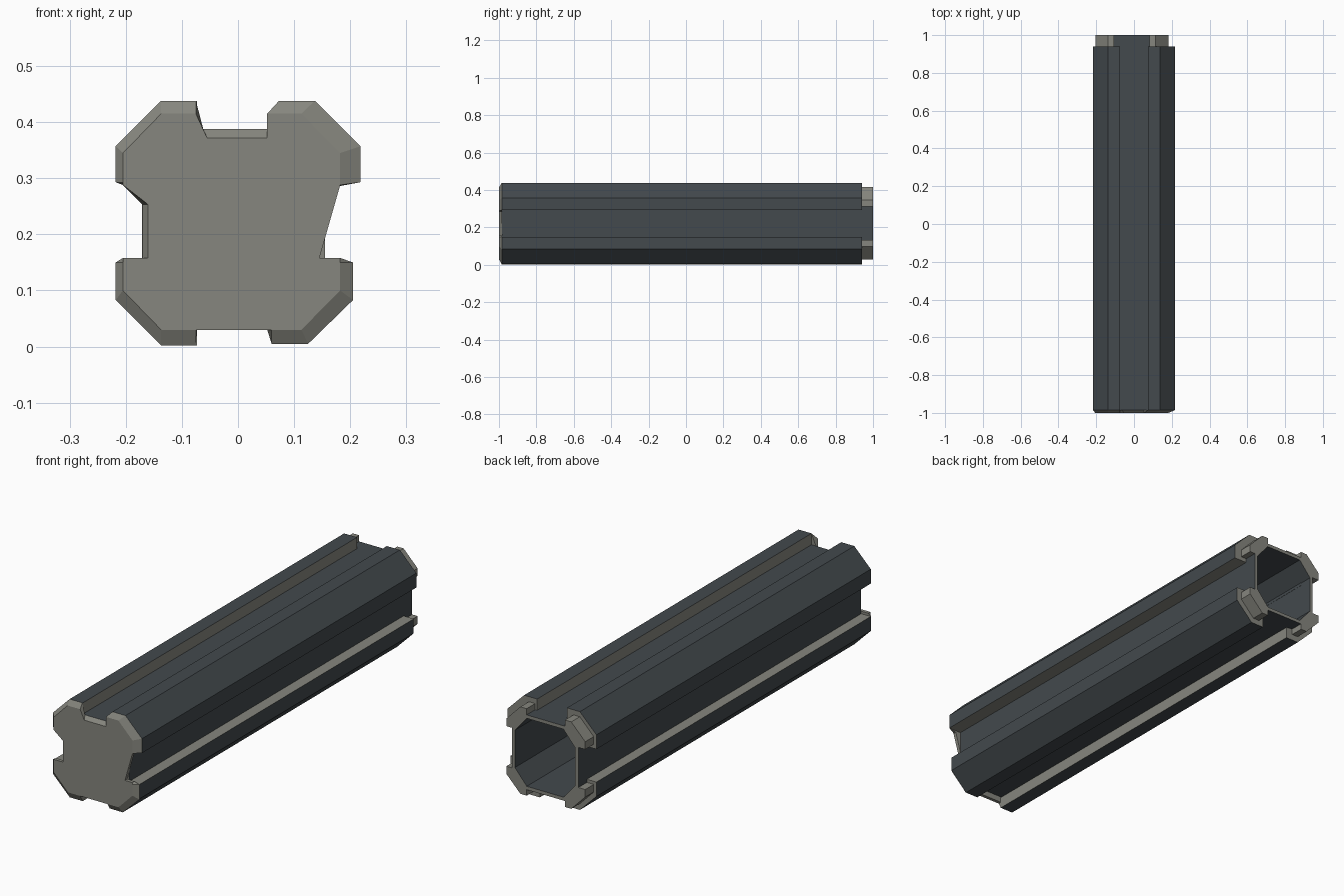
import bpy, bmesh

if "Cube" in bpy.data.objects:
    bpy.data.objects.remove(bpy.data.objects["Cube"])

CZ = 0.22  # height of the tube axis


def material(name, rgb):
    m = bpy.data.materials.new(name)
    m.diffuse_color = (*rgb, 1)
    m.use_nodes = True
    m.node_tree.nodes["Principled BSDF"].inputs["Base Color"].default_value = m.diffuse_color
    return m


DARK = material("dark slate", (0.056, 0.067, 0.074))
GREY = material("warm grey", (0.24, 0.24, 0.21))


def finish(name, bm):
    bmesh.ops.recalc_face_normals(bm, faces=bm.faces)
    mesh = bpy.data.meshes.new(name)
    bm.to_mesh(mesh)
    bm.free()
    mesh.materials.append(DARK)
    mesh.materials.append(GREY)
    ob = bpy.data.objects.new(name, mesh)
    bpy.context.collection.objects.link(ob)
    return ob


def loft(name, front, back, y0, y1, grey_edges=None):
    """Solid between two matching outlines; grey ends, chosen sides grey (None = all)."""
    bm = bmesh.new()
    a = [bm.verts.new((x, y0, z)) for x, z in front]
    b = [bm.verts.new((x, y1, z)) for x, z in back]
    bm.faces.new(a).material_index = 1
    bm.faces.new(b).material_index = 1
    n = len(a)
    for i in range(n):
        f = bm.faces.new((a[i], a[(i + 1) % n], b[(i + 1) % n], b[i]))
        f.material_index = int(grey_edges is None or i in grey_edges)
    return finish(name, bm)


# Octagonal inner tube, hollow, with a grey rim
def octagon(hx, hz, fx, fz, cx=-0.008):
    q = [(hx, fz), (fx, hz), (-fx, hz), (-hx, fz),
         (-hx, -fz), (-fx, -hz), (fx, -hz), (hx, -fz)]
    return [(cx + x, CZ + 0.002 + z) for x, z in q]


outer = octagon(0.163, 0.166, 0.097, 0.09)
inner = octagon(0.148, 0.151, 0.09, 0.083)
bm = bmesh.new()
rings = [[bm.verts.new((x, y, z)) for x, z in pts]
         for pts, y in ((outer, -0.985), (outer, 1), (inner, 1), (inner, -0.985))]
for k in range(4):
    r, s = rings[k], rings[(k + 1) % 4]
    for i in range(8):
        f = bm.faces.new((r[i], r[(i + 1) % 8], s[(i + 1) % 8], s[i]))
        f.material_index = int(k % 2)
# dark sides, grey ring ends
for f in bm.faces:
    f.material_index = int(abs(f.calc_center_median().y) > 0.9)
finish("inner_tube", bm)

# Corner armour rails with grey groove walls, and collar brackets at the open end
RAIL = [(0.073, 0.167), (0.073, 0.218), (0.137, 0.218), (0.218, 0.137),
        (0.218, 0.073), (0.155, 0.073), (0.155, 0.088), (0.09, 0.166)]
BRACKET = [(0.094, 0.160), (0.094, 0.193), (0.125, 0.193), (0.1935, 0.123),
           (0.1935, 0.089), (0.160, 0.089)]
for sx, side in ((-1, "left"), (1, "right")):
    for sz, level in ((-1, "lower"), (1, "upper")):
        # the lower right rail sits slightly inward
        dx, dz = (-0.013, 0.003) if (sx, sz) == (1, -1) else (0, 0)
        rail = [(sx * x + dx, CZ + sz * z + dz) for x, z in RAIL]
        loft(f"rail_{level}_{side}", rail, rail, -0.985, 0.94, {0, 4})
        br = [(sx * x - 0.0115, CZ + 0.0025 + sz * z) for x, z in BRACKET]
        loft(f"collar_bracket_{level}_{side}", br, br, 0.9, 1)

# Front cap: (face x, face z, rear x, rear z) around the notched outline
CAP = [
    (-.137, .415, -.137, .438), (-.075, .415, -.075, .438),
    (-.055, .372, -.062, .388), (.052, .372, .052, .388),
    (.052, .415, .073, .438), (.113, .415, .137, .438),
    (.182, .345, .218, .357), (.182, .288, .218, .293),
    (.181, .284, .181, .286), (.145, .158, .145, .158),
    (.182, .158, .182, .158), (.182, .150, .205, .150),
    (.182, .100, .205, .083), (.113, .030, .125, .005),
    (.060, .030, .060, .005), (.052, .030, .052, .030),
    (-.074, .030, -.074, .030), (-.075, .030, -.075, .002),
    (-.137, .030, -.137, .002), (-.205, .100, -.218, .083),
    (-.205, .150, -.218, .150), (-.205, .158, -.205, .158),
    (-.160, .158, -.170, .158), (-.160, .253, -.170, .253),
    (-.205, .288, -.205, .288), (-.205, .292, -.218, .293),
    (-.205, .345, -.218, .357),
]
loft("front_cap", [p[:2] for p in CAP], [p[2:] for p in CAP], -1, -0.985)
